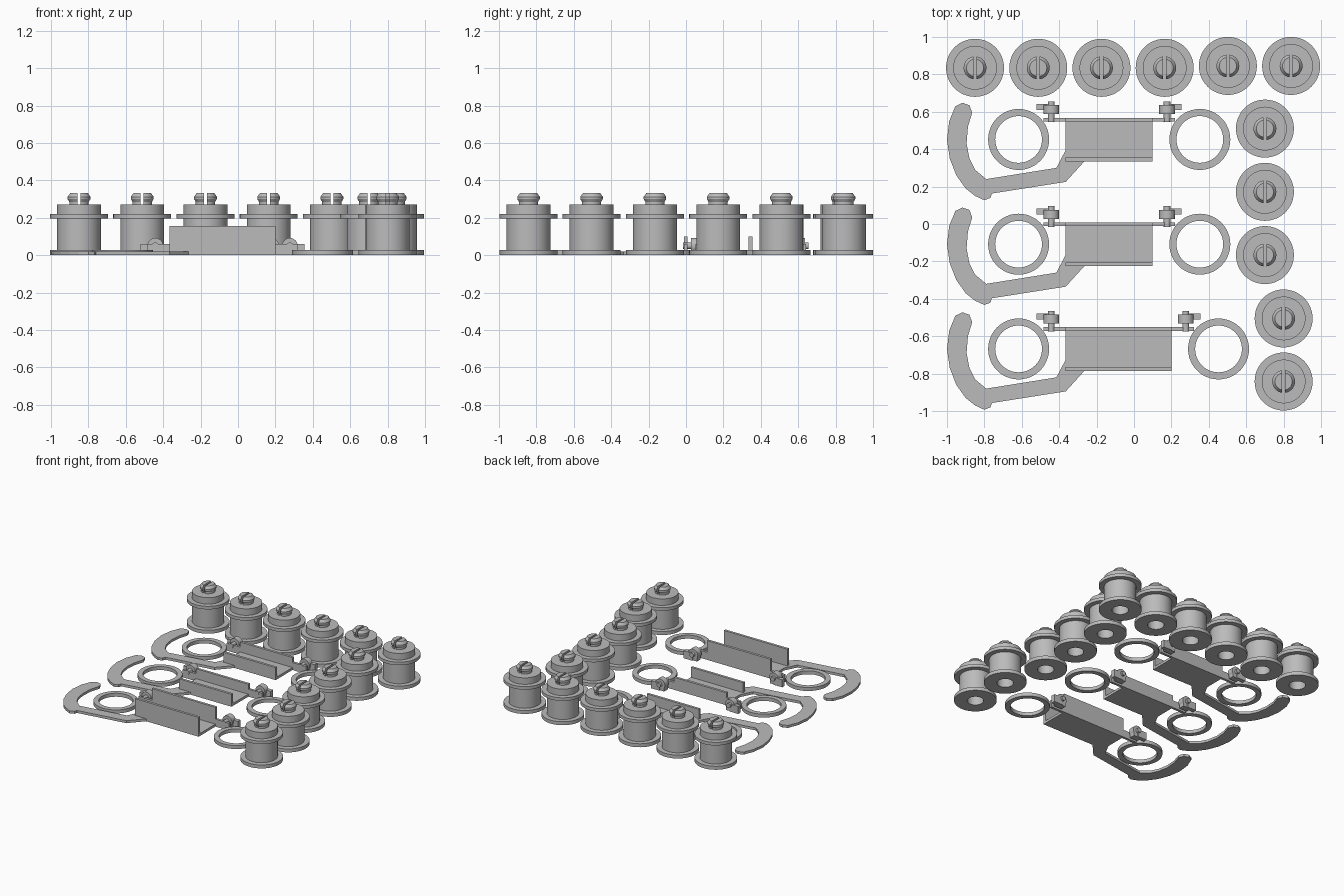
import bpy, bmesh, math
from mathutils import Matrix

cube = bpy.data.objects.get("Cube")
if cube:
    bpy.data.objects.remove(cube, do_unlink=True)

grey = bpy.data.materials.new("plain_grey")
grey.use_nodes = True
COLOR = (0.5, 0.5, 0.5, 1)
grey.diffuse_color = COLOR
grey.node_tree.nodes["Principled BSDF"].inputs["Base Color"].default_value = COLOR


def finish(name, bm, smooth=False):
    bmesh.ops.recalc_face_normals(bm, faces=bm.faces)
    mesh = bpy.data.meshes.new(name)
    bm.to_mesh(mesh)
    bm.free()
    mesh.materials.append(grey)
    obj = bpy.data.objects.new(name, mesh)
    bpy.context.collection.objects.link(obj)
    if smooth:
        bpy.ops.object.select_all(action='DESELECT')
        obj.select_set(True)
        bpy.context.view_layer.objects.active = obj
        bpy.ops.object.shade_smooth_by_angle(angle=math.radians(30))
    return obj


def box(bm, x0, x1, y0, y1, z0, z1):
    place = Matrix.Translation(((x0 + x1) / 2, (y0 + y1) / 2, (z0 + z1) / 2))
    size = Matrix.Diagonal((abs(x1 - x0), abs(y1 - y0), z1 - z0, 1))
    bmesh.ops.create_cube(bm, size=1, matrix=place @ size)


def rod(bm, x, z, radius, y0, y1):
    place = Matrix.Translation((x, (y0 + y1) / 2, z)) @ Matrix.Rotation(math.pi / 2, 4, 'X')
    bmesh.ops.create_cone(bm, cap_ends=True, segments=24, radius1=radius,
                          radius2=radius, depth=y1 - y0, matrix=place)


def lathe(bm, profile, steps=48, closed=False):
    pts = [bm.verts.new((r, 0, z)) for r, z in profile]
    pairs = list(zip(pts, pts[1:] + pts[:1])) if closed else list(zip(pts, pts[1:]))
    edges = [bm.edges.new(p) for p in pairs]
    bmesh.ops.spin(bm, geom=pts + edges, cent=(0, 0, 0), axis=(0, 0, 1),
                   angle=2 * math.pi, steps=steps)
    bmesh.ops.remove_doubles(bm, verts=bm.verts, dist=0.0001)


# Spool: flanged drum with a socket underneath
SPOOL = [(0, 0.08), (0.06, 0.08), (0.06, 0), (0.155, 0), (0.155, 0.028), (0.117, 0.028),
         (0.117, 0.195), (0.155, 0.195), (0.155, 0.22), (0.117, 0.22), (0.117, 0.272), (0, 0.272)]
bm = bmesh.new()
lathe(bm, SPOOL)
spool = finish("spool", bm, True)

# Split snap peg: half of a turned peg, cut flat beside the slot, then mirrored
PEG = [(0, 0.268), (0.052, 0.268), (0.052, 0.285), (0.061, 0.3), (0.061, 0.312),
       (0.046, 0.333), (0, 0.333)]
bm = bmesh.new()
lathe(bm, PEG, 32)
cut = bmesh.ops.bisect_plane(bm, geom=bm.verts[:] + bm.edges[:] + bm.faces[:],
                             plane_co=(0.008, 0, 0), plane_no=(1, 0, 0), clear_inner=True)
bmesh.ops.holes_fill(bm, edges=[e for e in bm.edges if e.is_boundary])
half = bmesh.ops.duplicate(bm, geom=bm.verts[:] + bm.edges[:] + bm.faces[:])["geom"]
bmesh.ops.rotate(bm, verts=[v for v in half if isinstance(v, bmesh.types.BMVert)],
                 cent=(0, 0, 0), matrix=Matrix.Rotation(math.pi, 3, 'Z'))
peg = finish("snap_peg", bm, True)

# Lay out the spools along the back and right
spots = [(-0.85 + 0.338 * i, 0.835 if i < 4 else 0.845) for i in range(6)]
spots += [(0.7, 0.51 - 0.338 * i) for i in range(3)]
spots += [(0.8, -0.505), (0.8, -0.842)]
for i, (x, y) in enumerate(spots):
    for part in (spool, peg):
        obj = part
        if i:
            obj = part.copy()
            bpy.context.collection.objects.link(obj)
        obj.location = (x, y, 0)

# Handle outline: hooked grip and arm
HANDLE = [(-0.265, 0.335), (-0.365, 0.225), (-0.76, 0.163), (-0.767, 0.14), (-0.8, 0.127),
          (-0.85, 0.15), (-0.9, 0.19), (-0.95, 0.26), (-0.985, 0.35), (-1, 0.45),
          (-0.988, 0.55), (-0.955, 0.63), (-0.917, 0.648), (-0.88, 0.635), (-0.865, 0.595),
          (-0.888, 0.52), (-0.895, 0.43), (-0.88, 0.35), (-0.85, 0.29), (-0.79, 0.24),
          (-0.415, 0.3), (-0.36, 0.405), (-0.265, 0.405)]

RING = [(0.125, 0), (0.163, 0), (0.163, 0.028), (0.125, 0.028)]


def bracket(label, dy, right, height):
    # U channel and low rear rail
    bm = bmesh.new()
    left = -0.365
    box(bm, left, right, 0.335, 0.568, 0, 0.02)
    box(bm, left, right, 0.335, 0.355, 0, height)
    box(bm, left, right, 0.548, 0.568, 0, height)
    box(bm, left - 0.12, left, 0.548, 0.568, 0, 0.06)
    box(bm, right, right + 0.12, 0.548, 0.568, 0, 0.06)
    finish(label + "_channel", bm).location.y = dy

    # Handle plate
    bm = bmesh.new()
    face = bm.faces.new([bm.verts.new((x, y, 0)) for x, y in HANDLE])
    top = bmesh.ops.extrude_face_region(bm, geom=[face])["geom"]
    bmesh.ops.translate(bm, vec=(0, 0, 0.02),
                        verts=[v for v in top if isinstance(v, bmesh.types.BMVert)])
    finish(label + "_handle", bm).location.y = dy

    for side, x, out in (("right", left - 0.077, -1), ("left", right + 0.077, 1)):
        # Hinge clip: hub, pin and outer foot
        bm = bmesh.new()
        rod(bm, x, 0.05, 0.042, 0.588, 0.635)
        rod(bm, x, 0.05, 0.018, 0.545, 0.655)
        box(bm, x - 0.035, x + 0.035, 0.588, 0.635, 0, 0.05)
        box(bm, x, x + out * 0.078, 0.61, 0.642, 0, 0.06)
        finish(f"{label}_{side}_clip", bm, True).location.y = dy
        # Loose ring
        bm = bmesh.new()
        lathe(bm, RING, closed=True)
        ring = finish(f"{label}_{side}_ring", bm, True)
        ring.location = (x + out * 0.175, 0.452 + dy, 0)


bracket("back", 0, 0.1, 0.1)
bracket("middle", -0.56, 0.1, 0.1)
bracket("front", -1.12, 0.2, 0.155)
